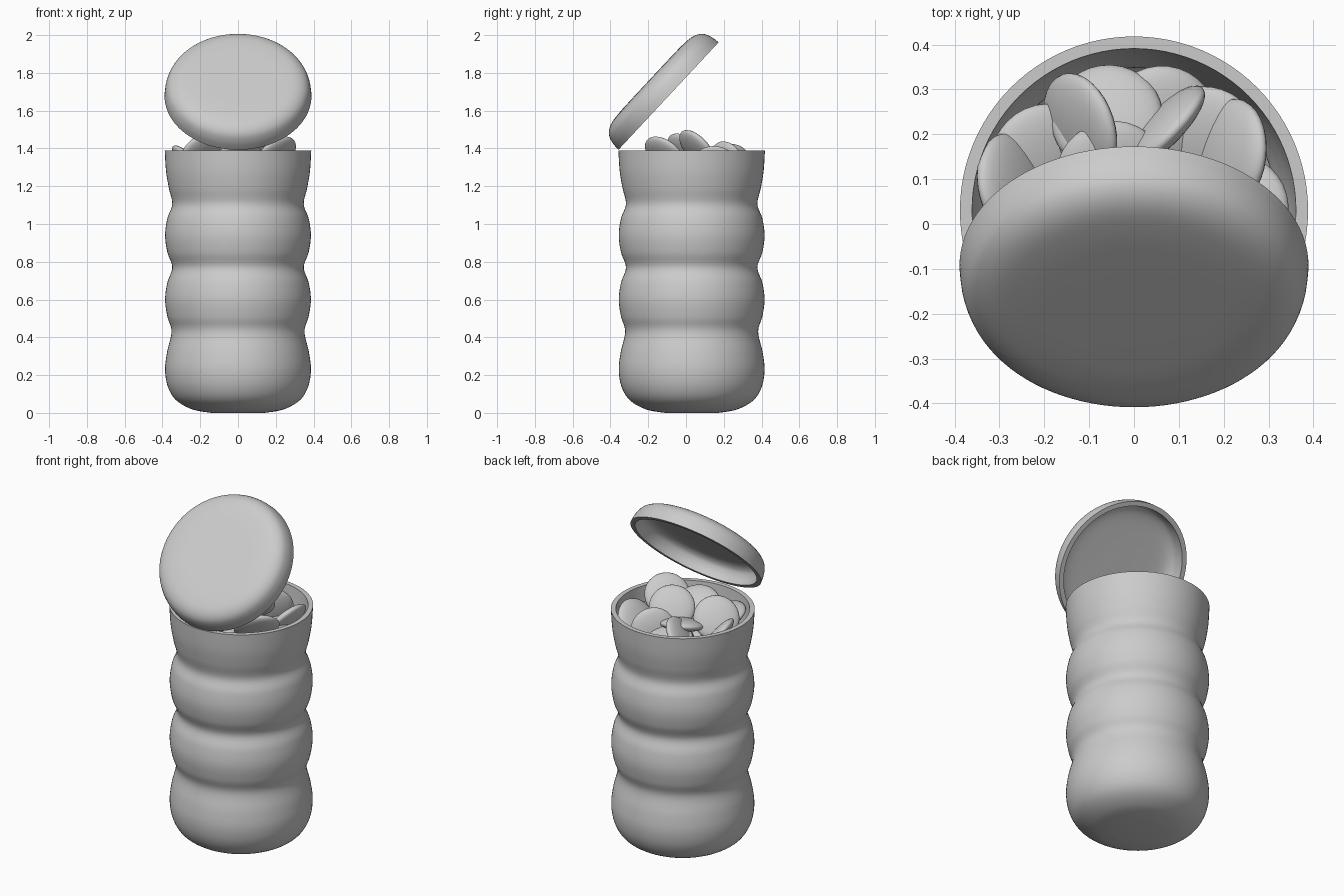
import bpy, bmesh, math, random
from mathutils import Vector

if "Cube" in bpy.data.objects:
    bpy.data.objects.remove(bpy.data.objects["Cube"])

random.seed(4)
CY = 0.03            # jar axis in y


def smooth_curve(pts, n=6):
    """Catmull-Rom interpolation of (radius, z) points."""
    p = [pts[0]] + pts + [pts[-1]]
    out = []
    for i in range(1, len(p) - 2):
        a, b, c, d = (Vector(q) for q in p[i - 1:i + 3])
        for k in range(n):
            t = k / n
            out.append(0.5 * (2 * b + (c - a) * t + (2 * a - 5 * b + 4 * c - d) * t * t
                              + (3 * b - a - 3 * c + d) * t ** 3))
    out.append(Vector(pts[-1]))
    return out


def lathe(name, profile, seg=96):
    """Revolve a profile about z, capping both ends on the axis."""
    bm = bmesh.new()
    rings = []
    for r, z in profile:
        rings.append([bm.verts.new((r * math.cos(2 * math.pi * i / seg),
                                    r * math.sin(2 * math.pi * i / seg), z)) for i in range(seg)])
    for a, b in zip(rings, rings[1:]):
        for i in range(seg):
            j = (i + 1) % seg
            bm.faces.new((a[i], a[j], b[j], b[i]))
    bm.faces.new(rings[0][::-1])
    bm.faces.new(rings[-1])
    bmesh.ops.recalc_face_normals(bm, faces=bm.faces)
    me = bpy.data.meshes.new(name)
    bm.to_mesh(me)
    bm.free()
    ob = bpy.data.objects.new(name, me)
    bpy.context.collection.objects.link(ob)
    bpy.ops.object.select_all(action='DESELECT')
    ob.select_set(True)
    bpy.context.view_layer.objects.active = ob
    bpy.ops.object.shade_smooth_by_angle(angle=math.radians(40))
    return ob


# jar: rippled outer wall, then inner wall back down to the floor
outer = smooth_curve([(0.14, 0.0), (0.24, 0.018), (0.325, 0.065), (0.37, 0.135), (0.386, 0.225),
                      (0.376, 0.32), (0.352, 0.43), (0.374, 0.51), (0.386, 0.60), (0.374, 0.69),
                      (0.348, 0.77), (0.374, 0.85), (0.386, 0.94), (0.374, 1.03), (0.348, 1.105),
                      (0.366, 1.19), (0.381, 1.28), (0.388, 1.39)])
inner = smooth_curve([(0.361, 1.39), (0.352, 1.28), (0.336, 1.19), (0.318, 1.105), (0.344, 1.02),
                      (0.354, 0.94), (0.344, 0.86), (0.318, 0.77), (0.344, 0.68), (0.354, 0.60),
                      (0.344, 0.52), (0.322, 0.43), (0.354, 0.225), (0.30, 0.085), (0.14, 0.035)])
jar = lathe("jar", outer + inner)
jar.location = (0, CY, 0)

# open lid: shallow domed cap, hollow underneath
cap_out = smooth_curve([(0.01, 0.132), (0.14, 0.132), (0.25, 0.13), (0.32, 0.12), (0.363, 0.093),
                        (0.383, 0.05), (0.389, 0.0)])
cap_in = smooth_curve([(0.362, 0.0), (0.356, 0.045), (0.335, 0.078), (0.28, 0.096), (0.15, 0.1),
                       (0.01, 0.1)])
lid = lathe("lid", cap_out + cap_in)
lid.location = (0, -0.0925, 1.6775)
lid.rotation_euler = (math.radians(47), 0, 0)

# one flattened sweet, shared by every copy
bm = bmesh.new()
bmesh.ops.create_uvsphere(bm, u_segments=32, v_segments=16, radius=1)
bmesh.ops.scale(bm, vec=(0.125, 0.125, 0.036), verts=bm.verts)
for f in bm.faces:
    f.smooth = True
sweet_mesh = bpy.data.meshes.new("sweet")
bm.to_mesh(sweet_mesh)
bm.free()


def sweet(loc, normal):
    ob = bpy.data.objects.new("sweet", sweet_mesh)
    bpy.context.collection.objects.link(ob)
    ob.location = loc
    ob.rotation_euler = Vector(normal).to_track_quat('Z', 'Y').to_euler()


# visible top layer: position, facing direction
TOP = [((-0.12, 0.215, 1.32), (-0.78, -0.25, 0.57)),
       ((0.065, 0.215, 1.315), (-0.69, 0.69, 0.2)),
       ((0.215, 0.155, 1.31), (-0.8, 0.1, 0.6)),
       ((-0.265, 0.08, 1.315), (0.75, 0.2, 0.6)),
       ((-0.06, 0.235, 1.30), (-0.1, 0.3, 1)),
       ((0.06, 0.23, 1.25), (0.1, -0.2, 1)),
       ((-0.2, 0.145, 1.26), (0.3, -0.2, 1)),
       ((0.165, 0.185, 1.25), (-0.3, -0.25, 1)),
       ((0.225, 0.03, 1.28), (-0.3, 0.1, 1)),
       ((0.05, 0.06, 1.395), (-0.4, 0.62, 0.55)),
       ((-0.2, 0.0, 1.375), (-0.45, 0.55, 0.5)),
       ((0.2, -0.11, 1.365), (-0.5, 0.5, 0.6)),
       ((0.0, -0.11, 1.36), (-0.2, 0.5, 0.8)),
       ((-0.05, 0.11, 1.34), (0.1, -0.3, 1)),
       ((-0.13, -0.17, 1.31), (0.2, 0.3, 1)),
       ((0.08, -0.2, 1.28), (-0.1, 0.4, 1))]
for loc, normal in TOP:
    sweet(loc, normal)

# loose layers filling the jar below
for k in range(9):
    z = 1.19 - 0.12 * k
    for i in range(6):
        a = i * math.tau / 5 + k * 0.6
        r = 0.175 if i < 5 else 0
        sweet((r * math.cos(a), CY + r * math.sin(a), z + random.uniform(-0.02, 0.02)),
              (random.uniform(-0.6, 0.6), random.uniform(-0.6, 0.6), 1))
